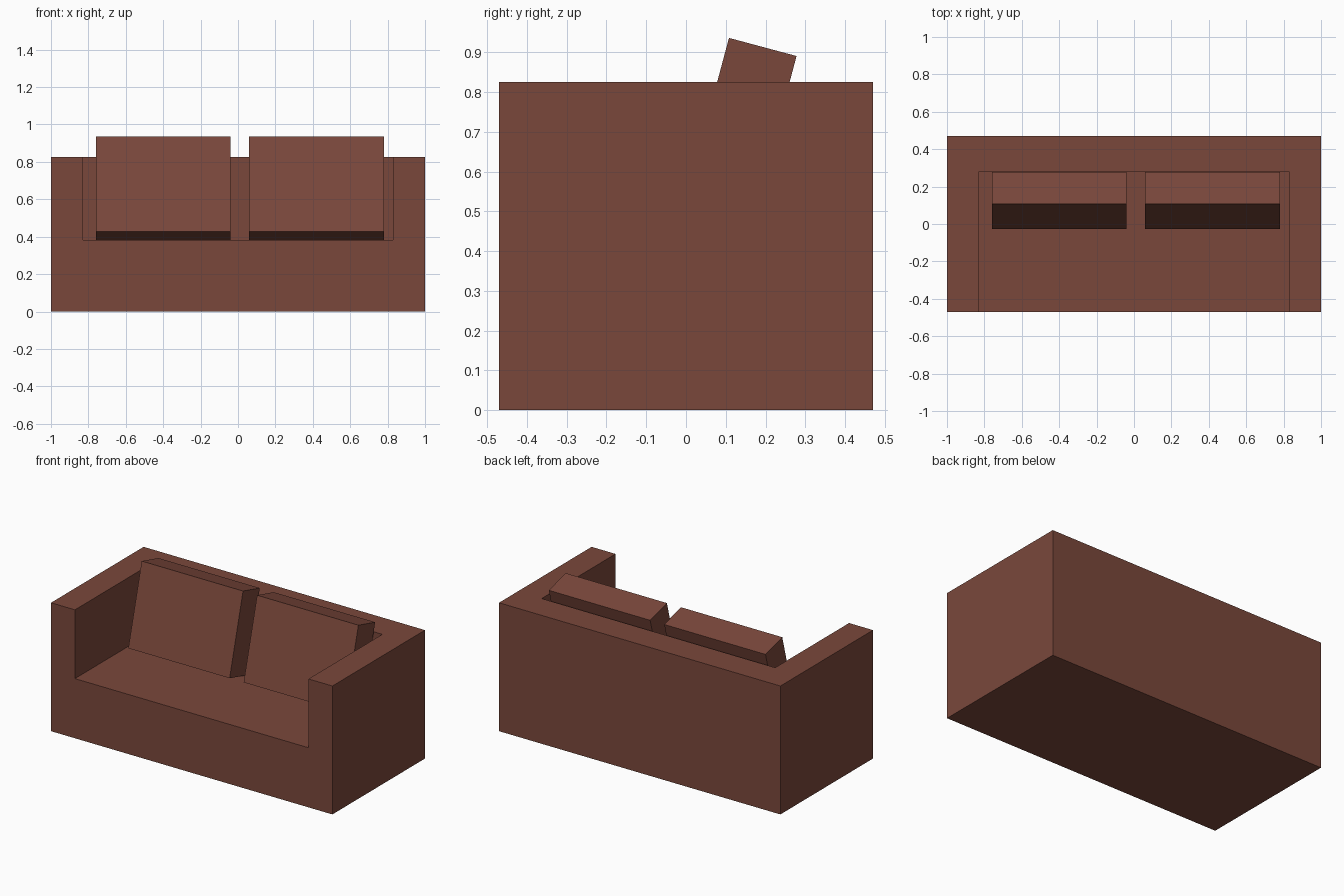
import bpy
import bmesh
import math
from mathutils import Matrix, Vector

if "Cube" in bpy.data.objects:
    bpy.data.objects.remove(bpy.data.objects["Cube"])

# One brown upholstery colour
brown = bpy.data.materials.new("brown upholstery")
brown.diffuse_color = (0.195, 0.064, 0.044, 1.0)
brown.use_nodes = True
brown.node_tree.nodes["Principled BSDF"].inputs["Base Color"].default_value = brown.diffuse_color


def box(name, lo, hi):
    """Axis-aligned box between two corners, flat shaded."""
    lo, hi = Vector(lo), Vector(hi)
    bm = bmesh.new()
    bmesh.ops.create_cube(bm, size=1.0)
    bmesh.ops.scale(bm, vec=hi - lo, verts=bm.verts)
    bmesh.ops.translate(bm, vec=(lo + hi) / 2, verts=bm.verts)
    mesh = bpy.data.meshes.new(name)
    bm.to_mesh(mesh)
    bm.free()
    mesh.materials.append(brown)
    obj = bpy.data.objects.new(name, mesh)
    bpy.context.collection.objects.link(obj)
    return obj


# Sofa body: a block with the seating space cut out (base, arms and back)
body = box("sofa_body", (-1, -0.47, 0), (1, 0.47, 0.825))
cutter = box("seat_cutter", (-0.83, -0.8, 0.383), (0.83, 0.28, 1.2))
cutter.hide_render = True
cutter.hide_viewport = True
cut = body.modifiers.new("seat_space", 'BOOLEAN')
cut.operation = 'DIFFERENCE'
cut.solver = 'EXACT'
cut.object = cutter

# Back cushions, leaning 15 degrees with the rear lower edge on the seat
for side, x0, x1 in (("left", -0.76, -0.04), ("right", 0.06, 0.78)):
    cushion = box(side + "_back_cushion", (x0, 0, 0), (x1, 0.176, 0.526))
    cushion.data.transform(Matrix.Translation((0, -0.028, 0.428))
                           @ Matrix.Rotation(math.radians(-15), 4, 'X'))
